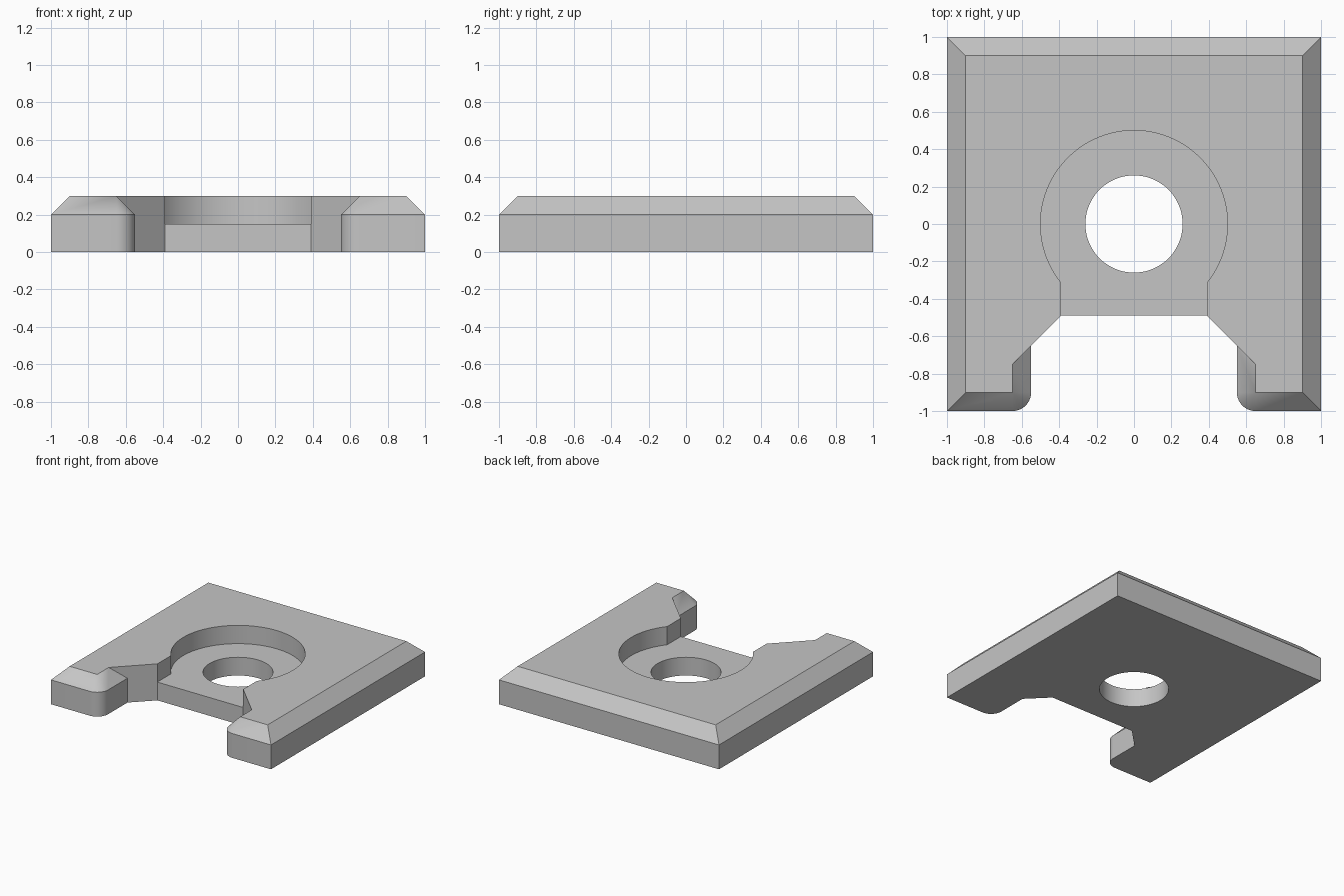
import bpy
import bmesh
from math import cos, sin, radians, asin, pi

cube = bpy.data.objects.get("Cube")
if cube:
    bpy.data.objects.remove(cube, do_unlink=True)

HEIGHT, SHOULDER, FLOOR, BEVEL = 0.3, 0.2, 0.15, 0.1
HOLE_R, POCKET_R, NECK = 0.26, 0.5, 0.39

grey = bpy.data.materials.new("plain grey")
grey.use_nodes = True
grey.diffuse_color = (0.56, 0.56, 0.56, 1)
grey.node_tree.nodes["Principled BSDF"].inputs["Base Color"].default_value = grey.diffuse_color


def arc(cx, cy, r, start, end, steps):
    return [(cx + r * cos(start + (end - start) * i / steps),
             cy + r * sin(start + (end - start) * i / steps)) for i in range(steps + 1)]


def loft(name, layers):
    """Solid through stacked outlines, given as (points, z), with both ends capped."""
    bm = bmesh.new()
    loops = [[bm.verts.new((x, y, z)) for x, y in pts] for pts, z in layers]
    n = len(loops[0])
    for low, high in zip(loops, loops[1:]):
        for i in range(n):
            j = (i + 1) % n
            bm.faces.new((low[i], low[j], high[j], high[i]))
    bm.faces.new(loops[0][::-1])
    bm.faces.new(loops[-1])
    bmesh.ops.remove_doubles(bm, verts=bm.verts, dist=1e-5)
    bmesh.ops.recalc_face_normals(bm, faces=bm.faces)
    mesh = bpy.data.meshes.new(name)
    bm.to_mesh(mesh)
    bm.free()
    mesh.materials.append(grey)
    obj = bpy.data.objects.new(name, mesh)
    bpy.context.collection.objects.link(obj)
    return obj


def mirrored(half):
    return half + [(-x, y) for x, y in reversed(half)]


# Plate outline: notch, rounded toe, outer corners; the top outline is drawn in by the bevel
toe = arc(0.65, -0.9, BEVEL, pi, 1.5 * pi, 10)
outer = [(NECK, -0.49), (0.55, -0.65)] + toe + [(1, -1), (1, 1)]
inner = [(NECK, -0.49), (0.65, -0.75)] + [(0.65, -0.9)] * len(toe) + [(0.9, -0.9), (0.9, 0.9)]
plate = loft("notched_plate", [(mirrored(outer), 0), (mirrored(outer), SHOULDER),
                               (mirrored(inner), HEIGHT)])

# Cutters: keyhole-shaped pocket and the round through hole
bend = asin(-(POCKET_R ** 2 - NECK ** 2) ** 0.5 / POCKET_R)
pocket = arc(0, 0, POCKET_R, bend, pi - bend, 72) + [(-NECK, -0.6), (NECK, -0.6)]
hole = arc(0, 0, HOLE_R, 0, radians(355), 71)
cutters = [loft("pocket_cutter", [(pocket, FLOOR), (pocket, HEIGHT + 0.1)]),
           loft("hole_cutter", [(hole, -0.1), (hole, HEIGHT + 0.1)])]

bpy.ops.object.select_all(action='DESELECT')
bpy.context.view_layer.objects.active = plate
plate.select_set(True)
for cutter in cutters:
    cutter.hide_render = True
    mod = plate.modifiers.new(cutter.name, 'BOOLEAN')
    mod.operation = 'DIFFERENCE'
    mod.solver = 'EXACT'
    mod.object = cutter
    bpy.ops.object.modifier_apply(modifier=mod.name)
    bpy.data.objects.remove(cutter, do_unlink=True)

bpy.ops.object.shade_smooth_by_angle(angle=radians(25))
